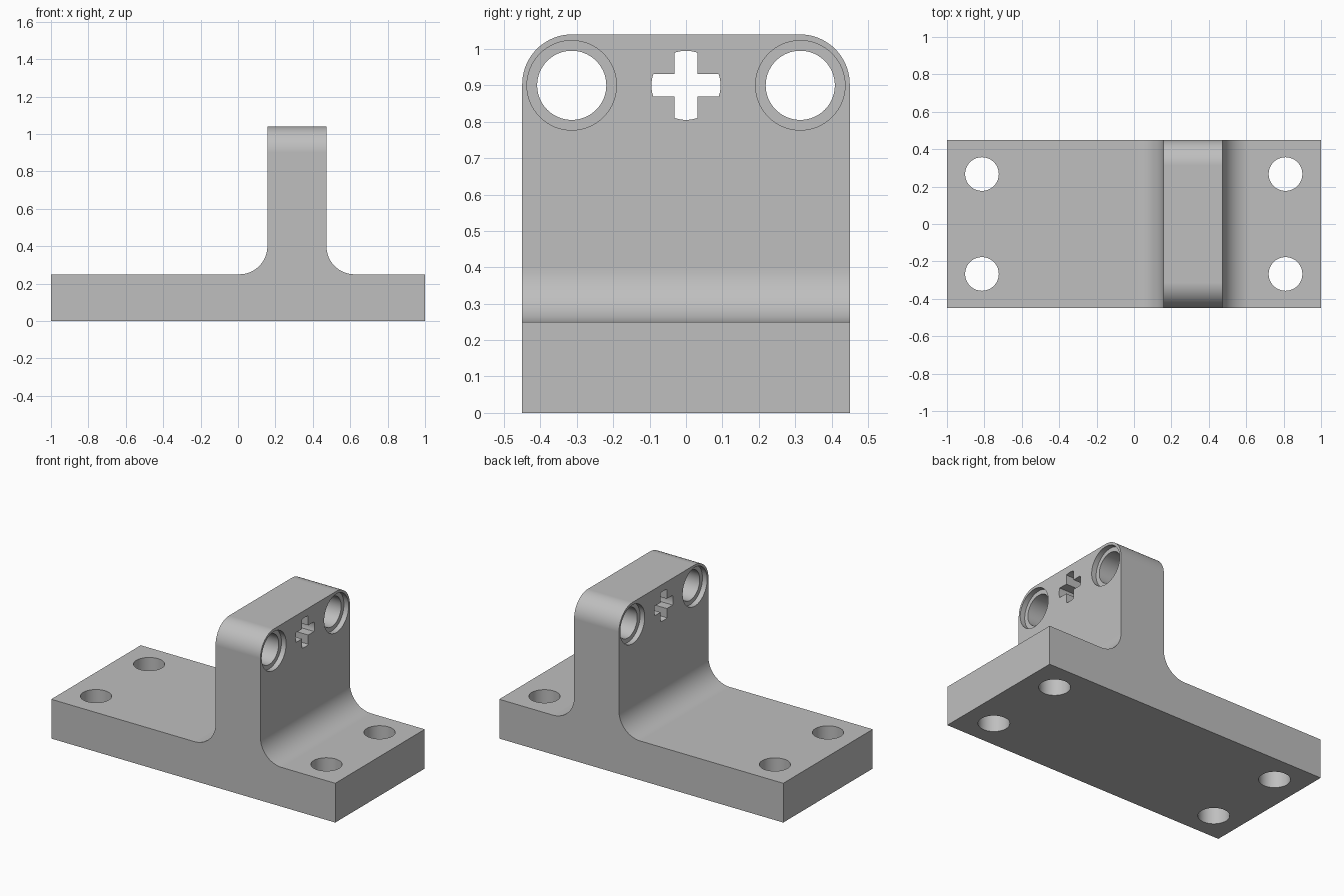
import bpy, bmesh
from math import sin, cos, pi, asin, radians
from mathutils import Vector

if "Cube" in bpy.data.objects:
    bpy.data.objects.remove(bpy.data.objects["Cube"], do_unlink=True)

HALF_Y, BASE_H, TOP = 0.45, 0.25, 1.04
LEFT, RIGHT = 0.157, 0.473            # faces of the upright
FILLET, CORNER = 0.15, 0.137
PIN_Y, PIN_Z = 0.314, 0.9


def arc(cx, cy, r, a0, a1, n):
    return [(cx + r * cos(a0 + (a1 - a0) * i / n),
             cy + r * sin(a0 + (a1 - a0) * i / n)) for i in range(n + 1)]


def loft(name, rings):
    """Closed solid through rings of points, capped at both ends."""
    bm = bmesh.new()
    loops = [[bm.verts.new(p) for p in ring] for ring in rings]
    n = len(loops[0])
    for a, b in zip(loops, loops[1:]):
        for i in range(n):
            j = (i + 1) % n
            bm.faces.new((a[i], a[j], b[j], b[i]))
    bm.faces.new(loops[0])
    bm.faces.new(loops[-1])
    bmesh.ops.recalc_face_normals(bm, faces=bm.faces)
    mesh = bpy.data.meshes.new(name)
    bm.to_mesh(mesh)
    bm.free()
    obj = bpy.data.objects.new(name, mesh)
    bpy.context.collection.objects.link(obj)
    return obj


def circle(r, n=64):
    return arc(0, 0, r, 0, 2 * pi, n)[:-1]


# Grey plastic
grey = bpy.data.materials.new("grey")
grey.use_nodes = True
colour = (0.52, 0.52, 0.52, 1)
grey.diffuse_color = colour
grey.node_tree.nodes["Principled BSDF"].inputs["Base Color"].default_value = colour

# Filleted T profile swept along y
fz = BASE_H + FILLET
profile = [(-1, 0), (1, 0), (1, BASE_H)]
profile += arc(RIGHT + FILLET, fz, FILLET, -pi / 2, -pi, 16)
profile += [(RIGHT, TOP), (LEFT, TOP)]
profile += arc(LEFT - FILLET, fz, FILLET, 0, -pi / 2, 16)
profile += [(-1, BASE_H)]
bracket = loft("mounting_bracket",
               [[(x, y, z) for x, z in profile] for y in (-HALF_Y, HALF_Y)])
bracket.data.materials.append(grey)

# Rounded top corners of the upright
bm = bmesh.new()
bm.from_mesh(bracket.data)
top_ends = [e for e in bm.edges
            if all(v.co.z > TOP - 0.001 for v in e.verts)
            and abs(e.verts[0].co.y - e.verts[1].co.y) < 0.001]
bmesh.ops.bevel(bm, geom=top_ends, offset=CORNER, segments=20,
                profile=0.5, affect='EDGES')
bm.to_mesh(bracket.data)
bm.free()

cutters = []

# Screw holes through the base
for x in (-0.813, 0.81):
    for y in (-0.267, 0.267):
        cutters.append(loft("screw_hole_cutter",
                            [[(x + u, y + v, z) for u, v in circle(0.09)]
                             for z in (-0.1, 0.35)]))

# Counterbored pin holes through the upright
DEPTH, BORE, RIM = 0.033, 0.095, 0.123
steps = [(LEFT - 0.1, RIM), (LEFT + DEPTH, RIM), (LEFT + DEPTH, BORE),
         (RIGHT - DEPTH, BORE), (RIGHT - DEPTH, RIM), (RIGHT + 0.1, RIM)]
for y in (-PIN_Y, PIN_Y):
    cutters.append(loft("pin_hole_cutter",
                        [[(x, y + u, PIN_Z + v) for u, v in circle(r)]
                         for x, r in steps]))

# Cross-shaped axle hole with rounded arm ends
ARM = 0.031
half_angle = asin(ARM / BORE)
cross = []
for k in range(4):
    a = k * pi / 2
    cross += arc(0, 0, BORE, a - half_angle, a + half_angle, 6)
    cross.append((ARM * 2 ** 0.5 * cos(a + pi / 4), ARM * 2 ** 0.5 * sin(a + pi / 4)))
cutters.append(loft("axle_hole_cutter",
                    [[(x, u, PIN_Z + v) for u, v in cross]
                     for x in (LEFT - 0.1, RIGHT + 0.1)]))

# Cut all holes, then bake and drop the cutters
for c in cutters:
    c.hide_render = True
    mod = bracket.modifiers.new(c.name, 'BOOLEAN')
    mod.operation = 'DIFFERENCE'
    mod.solver = 'EXACT'
    mod.object = c
bpy.context.view_layer.update()
deps = bpy.context.evaluated_depsgraph_get()
cut_mesh = bpy.data.meshes.new_from_object(bracket.evaluated_get(deps))
bracket.modifiers.clear()
bracket.data = cut_mesh
for c in cutters:
    bpy.data.objects.remove(c, do_unlink=True)
cut_mesh.materials.clear()
cut_mesh.materials.append(grey)
for p in cut_mesh.polygons:
    p.material_index = 0

# Smooth rounds with crisp edges and flat planes
bpy.ops.object.select_all(action='DESELECT')
bracket.select_set(True)
bpy.context.view_layer.objects.active = bracket
bpy.ops.object.shade_smooth_by_angle(angle=radians(30))
weighted = bracket.modifiers.new("flat_planes", 'WEIGHTED_NORMAL')
weighted.keep_sharp = True
